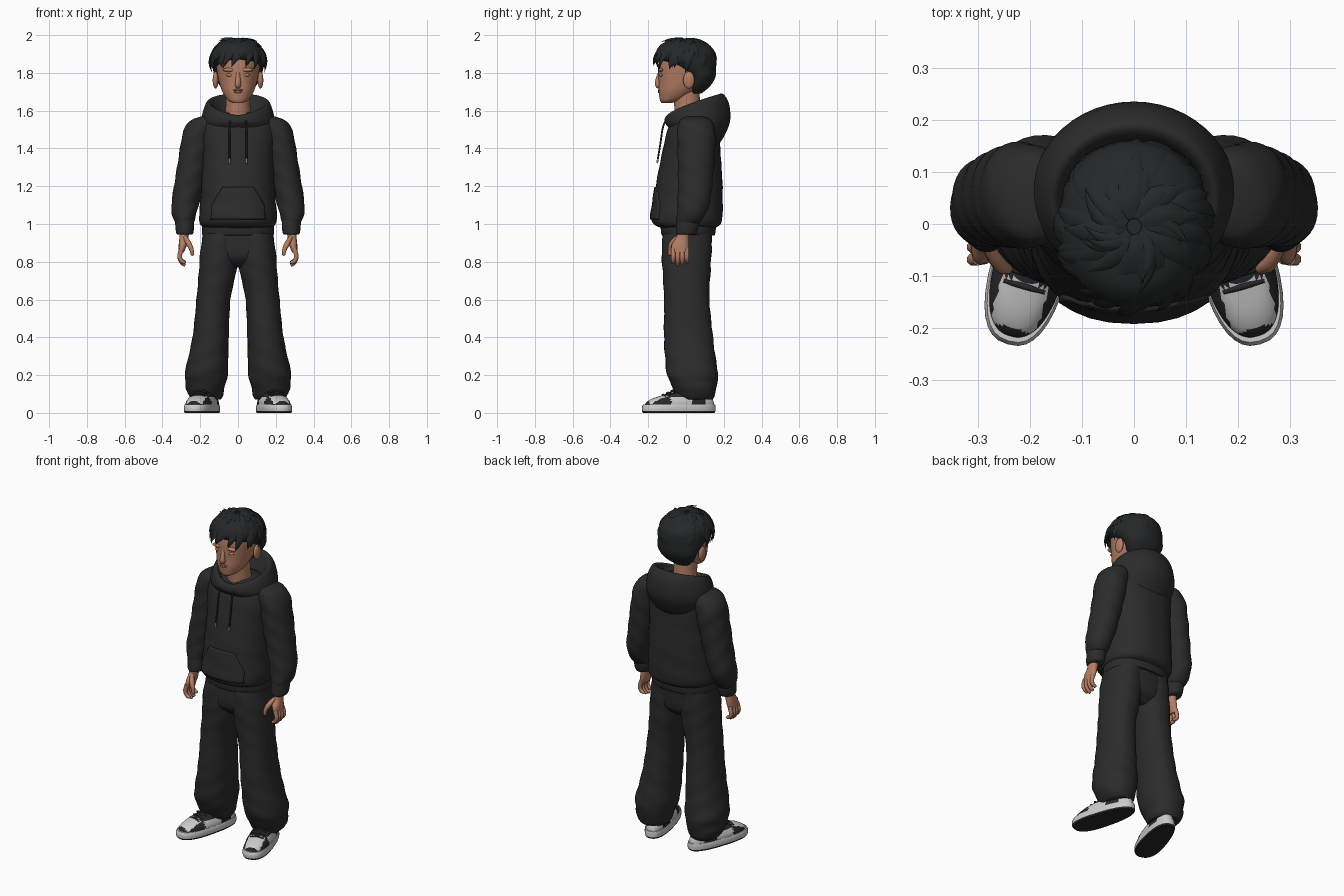
import bpy, bmesh, math, random
from mathutils import Vector, Matrix

random.seed(4)
if "Cube" in bpy.data.objects:
    bpy.data.objects.remove(bpy.data.objects["Cube"])


def material(name, r, g, b):
    m = bpy.data.materials.new(name)
    m.use_nodes = True
    m.diffuse_color = (r, g, b, 1)
    node = m.node_tree.nodes["Principled BSDF"]
    node.inputs["Base Color"].default_value = (r, g, b, 1)
    node.inputs["Roughness"].default_value = 0.9
    return m


CLOTH = material("black cloth", 0.024, 0.024, 0.025)
HAIR = material("black hair", 0.018, 0.02, 0.021)
SKIN = material("skin", 0.46, 0.21, 0.13)
LIP = material("lips", 0.36, 0.14, 0.1)
WHITE = material("shoe white", 0.6, 0.6, 0.6)
BLACK = material("shoe black", 0.02, 0.02, 0.022)


def spline(rows, steps=5):
    """Smooth curve through rows of numbers."""
    out = []
    for i in range(len(rows) - 1):
        a, b, c, d = (rows[min(max(i + k, 0), len(rows) - 1)] for k in (-1, 0, 1, 2))
        for s in range(steps):
            t = s / steps
            out.append([q + 0.5 * t * (r - p + t * (2*p - 5*q + 4*r - w + t * (3*(q - r) + w - p)))
                        for p, q, r, w in zip(a, b, c, d)])
    return out + [list(rows[-1])]


def build(name, tubes, mats, paint=None, xf=None):
    """Skin lists of rings into one smooth object."""
    bm = bmesh.new()
    for rings in tubes:
        vs = [[bm.verts.new(p) for p in ring] for ring in rings]
        n = len(vs[0])
        for lo, hi in zip(vs, vs[1:]):
            for j in range(n):
                bm.faces.new((lo[j], lo[(j + 1) % n], hi[(j + 1) % n], hi[j]))
        bm.faces.new(vs[0][::-1])
        bm.faces.new(vs[-1])
    bmesh.ops.recalc_face_normals(bm, faces=bm.faces)
    if paint:
        for f in bm.faces:
            f.material_index = paint(f.calc_center_median(), f.normal)
    if xf:
        bm.transform(xf)
    me = bpy.data.meshes.new(name)
    bm.to_mesh(me)
    bm.free()
    for m in mats:
        me.materials.append(m)
    me.shade_smooth()
    me.set_sharp_from_angle(angle=math.radians(50))
    ob = bpy.data.objects.new(name, me)
    bpy.context.collection.objects.link(ob)
    return ob


def stack(rows, s=1, e=2.3, wob=0.0, n=36, taper=0.0):
    """Level rings; each row is centre x, y, z and radii x, y."""
    rings = []
    for cx, cy, z, rx, ry in spline(rows):
        ring = []
        for j in range(n):
            a = math.tau * j / n
            c, d = math.cos(a), math.sin(a)
            k = 1 + wob * math.sin(3 * a + 55 * z)
            u = math.copysign(abs(c) ** (2 / e), c) * k
            v = math.copysign(abs(d) ** (2 / e), d) * k
            ring.append((s * (cx + rx * u * (1 - taper * v)), cy + ry * v, z))
        rings.append(ring)
    return rings


def tube(rows, s=1, flat=1.0, centre=None, n=8, steps=4):
    """Rings across a path; each row is x, y, z and radius."""
    pts = spline(rows, steps)
    rings = []
    for i, (x, y, z, r) in enumerate(pts):
        p = Vector((s * x, y, z))
        a, b = pts[max(i - 1, 0)], pts[min(i + 1, len(pts) - 1)]
        t = Vector((s * (b[0] - a[0]), b[1] - a[1], b[2] - a[2])).normalized()
        up = (p - centre) if centre else Vector((0.3, 1, 0.1))
        side = t.cross(up).normalized()
        up = side.cross(t)
        rings.append([p + r * (side * math.cos(math.tau * j / n) + up * flat * math.sin(math.tau * j / n))
                      for j in range(n)])
    return rings


def ball(name, loc, size, mat):
    rows = [(0, 0, -math.cos(math.pi * k / 10), math.sin(math.pi * k / 10), math.sin(math.pi * k / 10))
            for k in range(11)]
    rows[0], rows[-1] = (0, 0, -1, .01, .01), (0, 0, 1, .01, .01)
    return build(name, [stack(rows, e=2, n=16)], [mat],
                 xf=Matrix.Translation(loc) @ Matrix.Diagonal((*size, 1)))


# Hoodie body, waistband and pocket
torso = build("hoodie_body", [stack([
    (0, .01, .98, .18, .145), (0, .006, 1.0, .2, .178), (0, .005, 1.04, .206, .188),
    (0, .012, 1.12, .2, .182), (0, .018, 1.22, .194, .175), (0, .027, 1.36, .19, .157),
    (0, .036, 1.48, .2, .139), (0, .04, 1.54, .185, .12), (0, .04, 1.59, .12, .08)], wob=.006)], [CLOTH])
build("hoodie_waistband", [stack([(0, .012, .94, .185, .138), (0, .012, .95, .191, .143),
                                  (0, .012, .985, .191, .146), (0, .012, 1.01, .185, .14)])], [CLOTH])
bm = bmesh.new()
bmesh.ops.create_grid(bm, x_segments=24, y_segments=16, size=1)
for v in bm.verts:
    h = (v.co.y + 1) / 2
    v.co = (v.co.x * (.14 - .06 * max(0, h - .4) / .6), -.3, 1.025 + .17 * h)
me = bpy.data.meshes.new("front_pocket")
bm.to_mesh(me)
bm.free()
me.materials.append(CLOTH)
me.shade_smooth()
pocket = bpy.data.objects.new("front_pocket", me)
bpy.context.collection.objects.link(pocket)
wrap = pocket.modifiers.new("wrap", 'SHRINKWRAP')
wrap.target, wrap.wrap_method, wrap.use_project_y = torso, 'PROJECT', True
thick = pocket.modifiers.new("thick", 'SOLIDIFY')
thick.thickness, thick.offset = .016, 0

# Hood lying open round the neck: centre y, radii, front and back height
hood = []
for cy, rx, ry, zf, zb in spline([
        (.05, .17, .13, 1.5, 1.43), (.055, .187, .155, 1.52, 1.48), (.06, .195, .174, 1.54, 1.55),
        (.058, .182, .17, 1.56, 1.635), (.05, .165, .15, 1.575, 1.685), (.045, .148, .13, 1.575, 1.685),
        (.04, .128, .11, 1.56, 1.64), (.035, .09, .085, 1.53, 1.57)]):
    ring = []
    for j in range(48):
        a = math.tau * j / 48
        t = (math.sin(a) + 1) / 2
        ring.append((rx * math.cos(a), cy + ry * math.sin(a), zf + (zb - zf) * t ** .7))
    hood.append(ring)
build("hood", [hood], [CLOTH])

# Trousers seat
build("trouser_seat", [stack([(0, .008, .77, .1, .07), (0, .006, .81, .16, .115),
                              (0, .005, .86, .188, .128), (0, .01, .97, .185, .13)])], [CLOTH])

# Shoe painting rules in the shoe's own space, toe at -y


def upper_paint(c, nrm):
    toe_cap = -.168 < c.y < -.075 and abs(c.x) < .046 and nrm.z > .35
    side_panel = -.06 < c.y < .06 and .045 < c.z < .085 and abs(nrm.x) > .4
    heel_tab = c.y > .13 and c.z < .075
    return 0 if toe_cap or side_panel or heel_tab else 1


def sole_paint(c, nrm):
    return 1 if c.z < .009 else 0


for s, side in ((1, "left"), (-1, "right")):
    # Sleeve and cuff
    build(side + "_sleeve", [stack([
        (.16, .05, 1.57, .035, .05), (.185, .05, 1.545, .07, .085), (.208, .055, 1.49, .082, .1),
        (.225, .055, 1.4, .082, .1), (.243, .052, 1.3, .08, .095), (.262, .048, 1.2, .077, .09),
        (.277, .042, 1.12, .074, .086), (.285, .03, 1.06, .066, .077), (.284, .018, 1.02, .055, .066),
        (.282, .012, 1.0, .042, .052)], s, 2.1, .02)], [CLOTH])
    build(side + "_cuff", [stack([(.282, .0, .945, .04, .05), (.282, .002, .955, .046, .056),
                                  (.282, .008, .99, .05, .06), (.283, .012, 1.03, .05, .06)], s, 2)], [CLOTH])
    # Hand with curled fingers and thumb
    parts = [stack([(.284, -.01, .98, .026, .032), (.286, -.018, .93, .024, .034),
                    (.292, -.03, .89, .022, .046), (.3, -.033, .85, .014, .045)], s, 2.2, n=16)]
    for i in range(4):
        y, drop = -.068 + .024 * i, .012 * abs(i - 1.3)
        parts.append(tube([(.298, y, .872, .012), (.309, y, .83, .0125), (.3, y, .797 + drop / 2, .011),
                           (.283, y, .779 + drop, .009), (.279, y, .776 + drop, .003)], s))
    parts.append(tube([(.28, -.045, .93, .012), (.26, -.075, .895, .015), (.246, -.085, .865, .012),
                       (.242, -.086, .838, .009), (.242, -.086, .832, .003)], s))
    build(side + "_hand", parts, [SKIN])
    # Trouser leg gathering over the shoe
    build(side + "_trouser_leg", [stack([
        (.09, .008, .95, .095, .13), (.1, .003, .85, .1, .132), (.108, .003, .75, .099, .127),
        (.13, .004, .6, .09, .12), (.143, .012, .42, .095, .129), (.158, .023, .29, .106, .134),
        (.168, .034, .21, .114, .136), (.17, .04, .165, .108, .126), (.174, .046, .13, .102, .115),
        (.17, .052, .09, .09, .1), (.168, .055, .07, .075, .085)], s, 2.2, .014)], [CLOTH])
    # Shoe
    place = Matrix.Translation((s * .187, -.038, 0)) @ Matrix.Rotation(s * .28, 4, 'Z')
    build(side + "_shoe_sole", [stack([(0, 0, 0, .069, .194), (0, 0, .01, .073, .2),
                                       (0, 0, .03, .073, .2), (0, .002, .045, .069, .196)],
                                      e=2.5, taper=.1)], [WHITE, BLACK], sole_paint, place)
    build(side + "_shoe_upper", [stack([
        (0, .002, .035, .068, .192), (0, .008, .058, .067, .182), (0, .022, .078, .06, .16),
        (0, .05, .096, .052, .128), (0, .082, .115, .047, .094), (0, .098, .15, .042, .075)],
        e=2.4, n=64, taper=.1)], [WHITE, BLACK], upper_paint, place)
    build(side + "_shoe_laces", [tube([(-.04, y, z - .012, .005), (0, y, z, .006), (.04, y, z - .012, .005)])
                                 for y, z in ((-.085, .096), (-.06, .107), (-.035, .118))],
          [BLACK], xf=place)
    # Drawstring with pale tip
    build(side + "_drawstring", [tube([(.04, -.09, 1.575, .005), (.044, -.12, 1.52, .005),
                                       (.045, -.135, 1.43, .005), (.045, -.149, 1.345, .005)], s)], [CLOTH])
    build(side + "_drawstring_tip", [tube([(.045, -.149, 1.345, .005), (.045, -.153, 1.322, .005)], s)], [WHITE])
    # Ear, brow and closed eyelid
    ball(side + "_ear", (s * .119, .015, 1.762), (.015, .03, .045), SKIN)
    ball(side + "_brow", (s * .045, -.133, 1.816), (.034, .014, .011), SKIN)
    ball(side + "_eyelid", (s * .042, -.13, 1.788), (.021, .011, .009), SKIN)

# Head, neck, nose and mouth
build("head", [stack([
    (0, -.105, 1.64, .025, .025), (0, -.085, 1.652, .05, .052), (0, -.065, 1.67, .066, .076),
    (0, -.042, 1.705, .085, .103), (0, -.015, 1.75, .1, .13), (0, 0, 1.8, .111, .147),
    (0, .003, 1.85, .117, .149), (0, 0, 1.9, .108, .133), (0, 0, 1.95, .06, .08)], e=2.1)], [SKIN])
build("neck", [stack([(0, .03, 1.5, .08, .08), (0, .01, 1.6, .066, .07), (0, .0, 1.72, .064, .07)], e=2)], [SKIN])
build("nose", [tube([(0, -.135, 1.81, .01), (0, -.146, 1.775, .012), (0, -.15, 1.745, .016),
                     (0, -.143, 1.73, .015), (0, -.135, 1.722, .006)], n=12)], [SKIN])
ball("upper_lip", (0, -.141, 1.709), (.027, .008, .006), LIP)
ball("lower_lip", (0, -.14, 1.699), (.022, .009, .007), LIP)

# Hair mass
build("hair_cap", [stack([
    (0, .05, 1.69, .055, .03), (0, .068, 1.73, .095, .06), (0, .08, 1.78, .122, .076),
    (0, .04, 1.835, .137, .12), (0, .005, 1.875, .143, .155), (0, -.003, 1.915, .136, .154),
    (0, -.008, 1.955, .1, .118), (0, -.01, 1.975, .045, .055)], e=2.1)], [HAIR])

# Hair locks fanning from the crown
CROWN = Vector((0, -.005, 1.86))


def lock(az, p0, p1, swirl, lift, width):
    rows = []
    for k in range(5):
        t = k / 4
        a, p, r = az + swirl * t, p0 + (p1 - p0) * t, .97 + lift * t
        rows.append((CROWN.x + .143 * r * math.sin(p) * math.cos(a),
                     CROWN.y + .157 * r * math.sin(p) * math.sin(a),
                     CROWN.z + .122 * r * math.cos(p), width * (.45, 1, .95, .6, .03)[k]))
    return tube(rows, flat=.4, centre=CROWN, n=6, steps=3)


locks = []
for layer, count in enumerate((30, 30, 22)):
    for i in range(count):
        az = math.tau * (i + random.uniform(-.4, .4)) / count
        front = max(0, -math.sin(az))
        end = (1.95 - .25 * front, 1.5 - .1 * front, .95)[layer] + random.uniform(-.12, .12)
        if math.cos(az) < .1 and front > .3:
            end += (.17, .1, .05)[layer]
        locks.append(lock(az, (.9, .5, .1)[layer], end, random.uniform(-.5, -.1),
                          random.uniform(.04, .13), random.uniform(.017, .026)))
for i in range(9):
    locks.append(lock(random.uniform(0, math.tau), .15, random.uniform(.5, .8), -.8,
                      random.uniform(.14, .22), .012))
build("hair_locks", locks, [HAIR])
